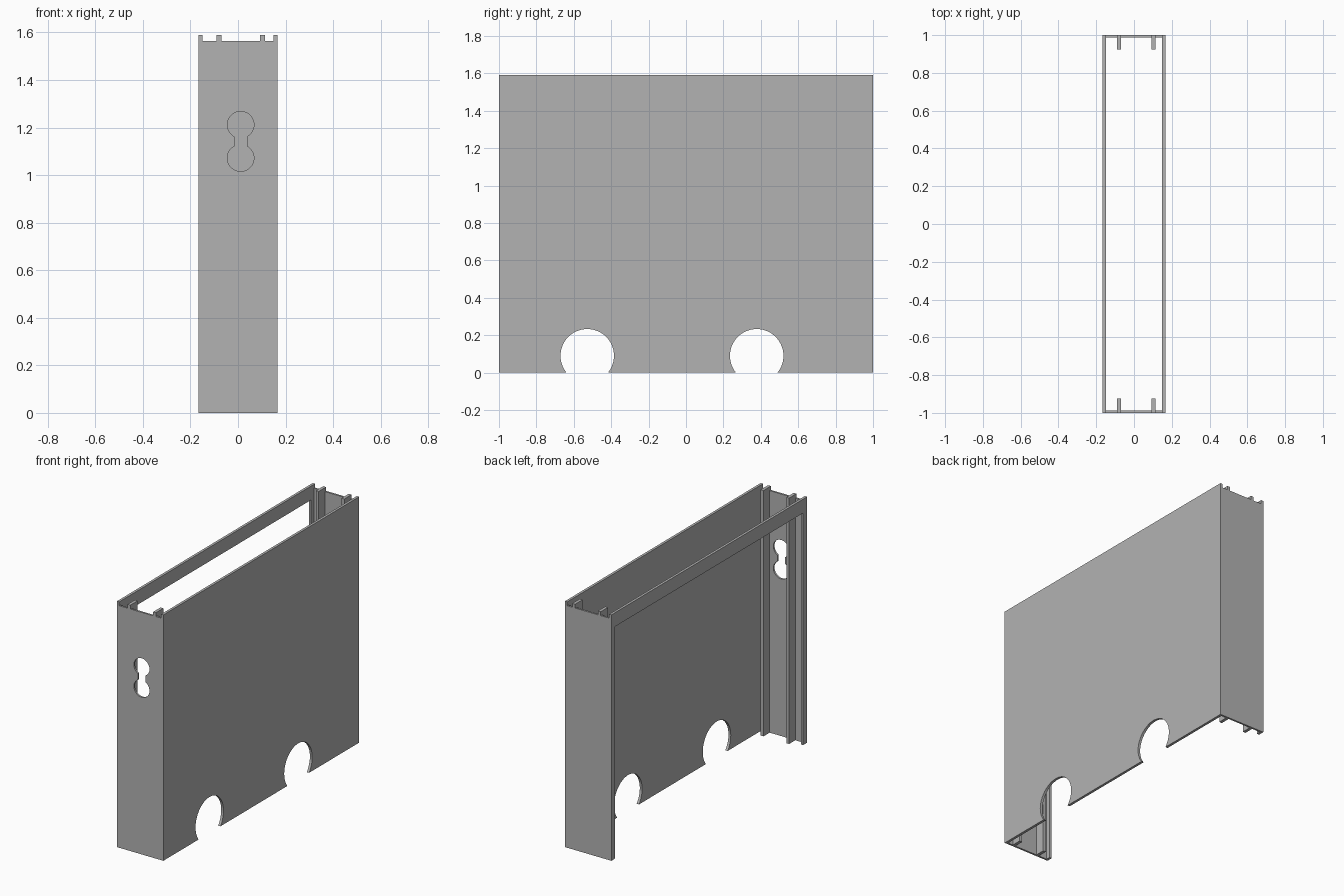
import bpy, bmesh
from math import sin, cos, pi, asin, acos
from mathutils import Vector

cube = bpy.data.objects.get("Cube")
if cube:
    bpy.data.objects.remove(cube, do_unlink=True)

grey = bpy.data.materials.new("plain grey")
grey.use_nodes = True
GREY = (0.45, 0.45, 0.45, 1)
grey.diffuse_color = GREY
grey.node_tree.nodes["Principled BSDF"].inputs["Base Color"].default_value = GREY

HALF_W, HEIGHT, SHEET = 0.166, 1.59, 0.0165
END_T, END_H = 0.012, 1.565


def prism(name, points, place, depth):
    """Extrude a flat outline; place maps its two coordinates into space."""
    bm = bmesh.new()
    face = bm.faces.new([bm.verts.new(place(u, v)) for u, v in points])
    new = bmesh.ops.extrude_face_region(bm, geom=[face])["geom"]
    bmesh.ops.translate(bm, vec=Vector(depth),
                        verts=[g for g in new if isinstance(g, bmesh.types.BMVert)])
    bmesh.ops.recalc_face_normals(bm, faces=bm.faces)
    mesh = bpy.data.meshes.new(name)
    bm.to_mesh(mesh)
    bm.free()
    mesh.materials.append(grey)
    obj = bpy.data.objects.new(name, mesh)
    bpy.context.collection.objects.link(obj)
    return obj


def box(name, x, y, z):
    outline = [(x[0], y[0]), (x[1], y[0]), (x[1], y[1]), (x[0], y[1])]
    return prism(name, outline, lambda u, v: (u, v, z[0]), (0, 0, z[1] - z[0]))


def arc(cu, cv, r, start, end, steps=40):
    angles = [start + (end - start) * i / steps for i in range(steps + 1)]
    return [(cu + r * cos(a), cv + r * sin(a)) for a in angles]


# Full side panel with two round notches along the bottom edge
NOTCH_R, NOTCH_Z = 0.143, 0.09
dip = asin(NOTCH_Z / NOTCH_R)
outline = [(1, 0), (1, HEIGHT), (-1, HEIGHT), (-1, 0)]
for y in (-0.528, 0.378):
    outline += arc(y, NOTCH_Z, NOTCH_R, pi + dip, -dip)
prism("side_panel", outline, lambda u, v: (HALF_W - SHEET, u, v), (SHEET, 0, 0))

# Open side: a top rail carried by two narrow stiles
STILE, RAIL = 0.04, 0.09
inner, drop = 1 - STILE, HEIGHT - RAIL
frame = [(-1, 0), (-inner, 0), (-inner, drop), (inner, drop),
         (inner, 0), (1, 0), (1, HEIGHT), (-1, HEIGHT)]
prism("open_side_frame", frame, lambda u, v: (-HALF_W, u, v), (SHEET, 0, 0))

# End walls and their inner ribs
span = HALF_W - SHEET
walls = {}
for side, s in (("front", -1), ("back", 1)):
    walls[side] = box(side + "_wall", (-span, span),
                      sorted((s, s * (1 - END_T))), (0, END_H))
    for label, x in (("right", -0.08), ("left", 0.103)):
        box(f"{side}_{label}_rib", (x - 0.01, x + 0.01),
            sorted((s * (1 - END_T), s * 0.925)), (0, HEIGHT))
    # rib tips sit above the wall, flush with its outer face
        box(f"{side}_{label}_rib_tip", (x - 0.01, x + 0.01),
            sorted((s, s * (1 - END_T))), (END_H, HEIGHT))

# Double-ended keyhole slot through the front wall
KEY_X, KEY_R, NECK = 0.011, 0.056, 0.026
lean = asin(NECK / KEY_R)
slot = (arc(KEY_X, 1.212, KEY_R, -pi / 2 + lean, 1.5 * pi - lean)
        + arc(KEY_X, 1.072, KEY_R, pi / 2 + lean, 2.5 * pi - lean))
cutter = prism("keyhole_cutter", slot, lambda u, v: (u, -1.1, v), (0, 0.15, 0))
cutter.hide_render = True
cut = walls["front"].modifiers.new("keyhole", 'BOOLEAN')
cut.operation, cut.solver, cut.object = 'DIFFERENCE', 'EXACT', cutter
bpy.context.view_layer.objects.active = walls["front"]
bpy.ops.object.modifier_apply(modifier=cut.name)
bpy.data.objects.remove(cutter, do_unlink=True)
